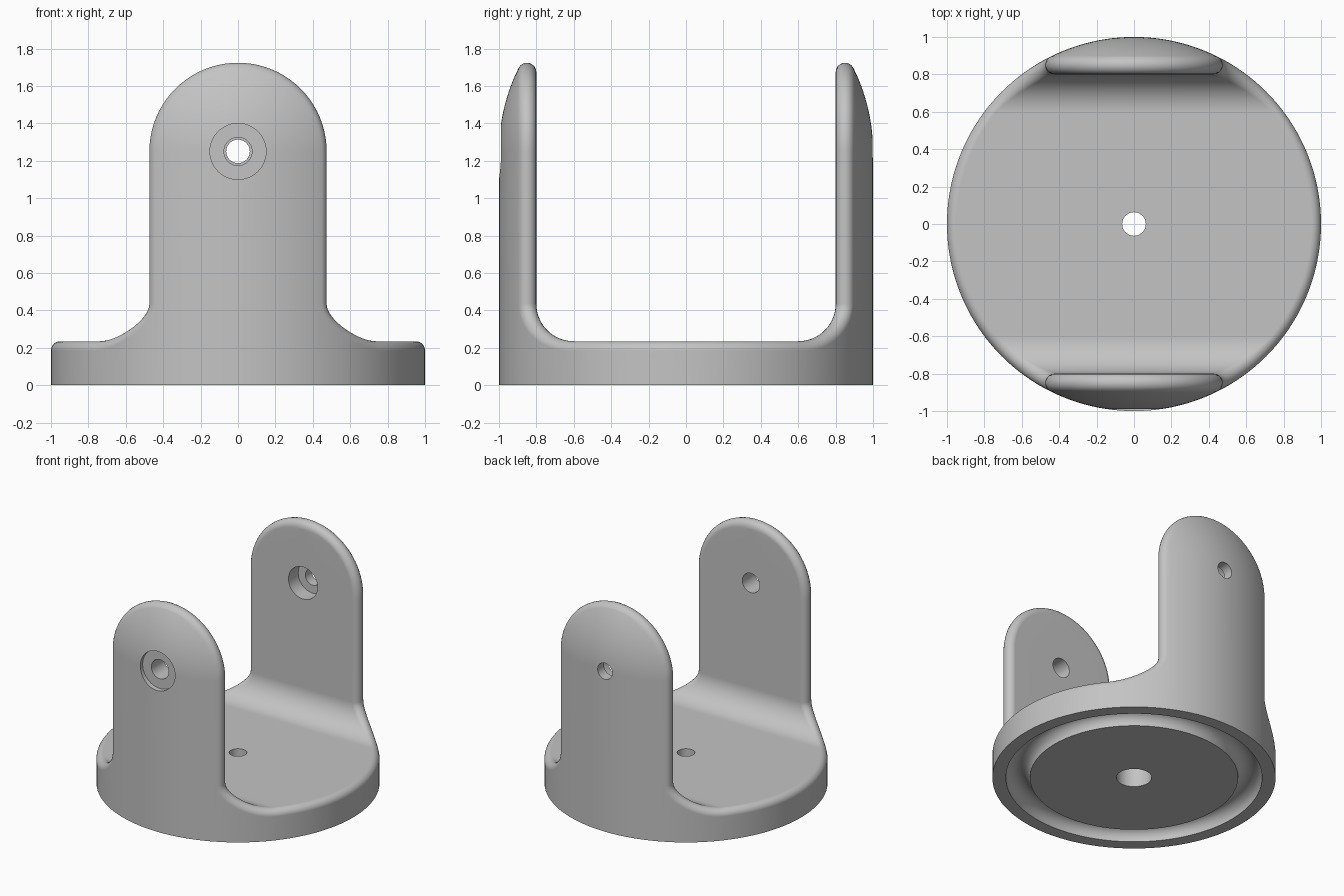
import bpy, bmesh, math
from mathutils import Vector

cube = bpy.data.objects.get("Cube")
if cube:
    bpy.data.objects.remove(cube, do_unlink=True)

EDGE = 0.05            # radius of the rounded rim
R = 1.0 - EDGE         # rim core radius
WALL = 0.85            # rim core distance of the ears from the middle
PIVOT = 1.25           # height of the ear holes
FIL = 0.25             # core fillet between floor and ear
FLOOR_Z = 0.185        # rim core height over the floor
HALF_W = math.sqrt(R * R - WALL * WALL)
ARC, OUT = 8, 16       # steps round the rim and across the ear's outside


def rim_path():
    """Rim core points with the inner face normal, floor centre to ear top."""
    path = []
    flat = WALL - FIL
    a_max = math.asin(flat / R)
    for i in range(16):
        y = R * math.sin(a_max * i / 16)
        path.append((Vector((math.sqrt(R * R - y * y), -y, FLOOR_Z)), Vector((0, 0, 1))))
    for i in range(17):
        t = math.pi / 2 * i / 16
        y, z = flat + FIL * math.sin(t), FLOOR_Z + FIL * (1 - math.cos(t))
        path.append((Vector((math.sqrt(R * R - y * y), -y, z)),
                     Vector((0, math.sin(t), math.cos(t)))))
    first_ear = len(path) - 1
    for i in range(21):
        u = math.pi / 2 * i / 20
        path.append((Vector((HALF_W * math.cos(u), -WALL, PIVOT + HALF_W * math.sin(u))),
                     Vector((0, 1, 0))))
    return path, first_ear


def build_quarter():
    bm = bmesh.new()
    path, ear = rim_path()
    inner, outer = [], []
    for i, (p, n_in) in enumerate(path):
        n_out = Vector((p.x, p.y, max(p.z - PIVOT, 0))).normalized()
        pts = [p + EDGE * n_in.slerp(n_out, j / ARC) for j in range(ARC + 1)]
        pts.insert(0, Vector((0, pts[0].y, pts[0].z)))
        inner.append([bm.verts.new(q) for q in pts])
        # ear sections continue round the outside to the middle plane
        rim = pts[-1]
        row = [inner[-1][-1]]
        if i >= ear:
            rad, a0 = math.hypot(rim.x, rim.y), math.atan2(rim.x, -rim.y)
            for j in range(1, OUT + 1):
                a = a0 * (1 - j / OUT)
                row.append(bm.verts.new((rad * math.sin(a), -rad * math.cos(a), rim.z)))
        outer.append(row)

    def skin(a, b):
        for j in range(len(a) - 1):
            bm.faces.new((a[j], a[j + 1], b[j + 1], b[j]))

    def drop(v):
        return bm.verts.new((v.co.x, v.co.y, 0))

    for a, b in zip(inner, inner[1:]):
        skin(a, b)
    for a, b in zip(outer[ear:], outer[ear + 1:]):
        skin(a, b)
    # outer wall down to the ground and the underside
    top_edge = [row[0] for row in outer[:ear]] + outer[ear]
    ground = [drop(v) for v in top_edge]
    skin(top_edge, ground)
    bm.faces.new([bm.verts.new((0, 0, 0))] + ground)
    bmesh.ops.remove_doubles(bm, verts=bm.verts, dist=1e-5)
    bmesh.ops.dissolve_degenerate(bm, edges=bm.edges, dist=1e-5)
    bmesh.ops.recalc_face_normals(bm, faces=bm.faces)
    # point the normals outwards
    low = min(bm.faces, key=lambda f: f.calc_center_median().z)
    if low.normal.z > 0:
        bmesh.ops.reverse_faces(bm, faces=bm.faces)
    me = bpy.data.meshes.new("bracket")
    bm.to_mesh(me)
    bm.free()
    ob = bpy.data.objects.new("bracket", me)
    bpy.context.collection.objects.link(ob)
    return ob


def activate(ob):
    bpy.ops.object.select_all(action='DESELECT')
    ob.select_set(True)
    bpy.context.view_layer.objects.active = ob


def cut(target, cutter):
    cutter.hide_render = True
    activate(target)
    mod = target.modifiers.new("cut", 'BOOLEAN')
    mod.operation = 'DIFFERENCE'
    mod.solver = 'EXACT'
    mod.object = cutter
    bpy.ops.object.modifier_apply(modifier=mod.name)
    bpy.data.objects.remove(cutter, do_unlink=True)


def drill(target, radius, start, end, along_y):
    mid = (start + end) / 2
    bpy.ops.mesh.primitive_cylinder_add(
        vertices=48, radius=radius, depth=end - start,
        location=(0, mid, PIVOT) if along_y else (0, 0, mid),
        rotation=(math.pi / 2 if along_y else 0, 0, 0))
    cut(target, bpy.context.object)


# Body: round base with two upright ears
bracket = build_quarter()
activate(bracket)
mirror = bracket.modifiers.new("mirror", 'MIRROR')
mirror.use_axis = (True, True, False)
mirror.merge_threshold = 1e-4
bpy.ops.object.modifier_apply(modifier=mirror.name)

# Base hole, wider from below
drill(bracket, 0.063, -0.1, 0.5, False)
drill(bracket, 0.125, -0.1, 0.15, False)
# Front ear: hole with a shallow outer recess
drill(bracket, 0.075, -1.2, -0.6, True)
drill(bracket, 0.15, -1.2, -0.96, True)
# Back ear: small hole with a deep inner recess
drill(bracket, 0.063, 0.6, 1.2, True)
drill(bracket, 0.125, 0.6, 0.92, True)
# Round groove under the base
bpy.ops.mesh.primitive_torus_add(major_radius=0.82, minor_radius=0.085,
                                 major_segments=96, minor_segments=32,
                                 location=(0, 0, 0.002))
cut(bracket, bpy.context.object)

# Plain grey finish
grey = bpy.data.materials.new("light grey")
grey.use_nodes = True
colour = (0.55, 0.55, 0.55, 1)
grey.diffuse_color = colour
grey.node_tree.nodes["Principled BSDF"].inputs["Base Color"].default_value = colour
bracket.data.materials.clear()
bracket.data.materials.append(grey)
for poly in bracket.data.polygons:
    poly.material_index = 0

activate(bracket)
bpy.ops.object.shade_smooth_by_angle(angle=math.radians(35))
weighted = bracket.modifiers.new("weighted", 'WEIGHTED_NORMAL')
weighted.keep_sharp = True
